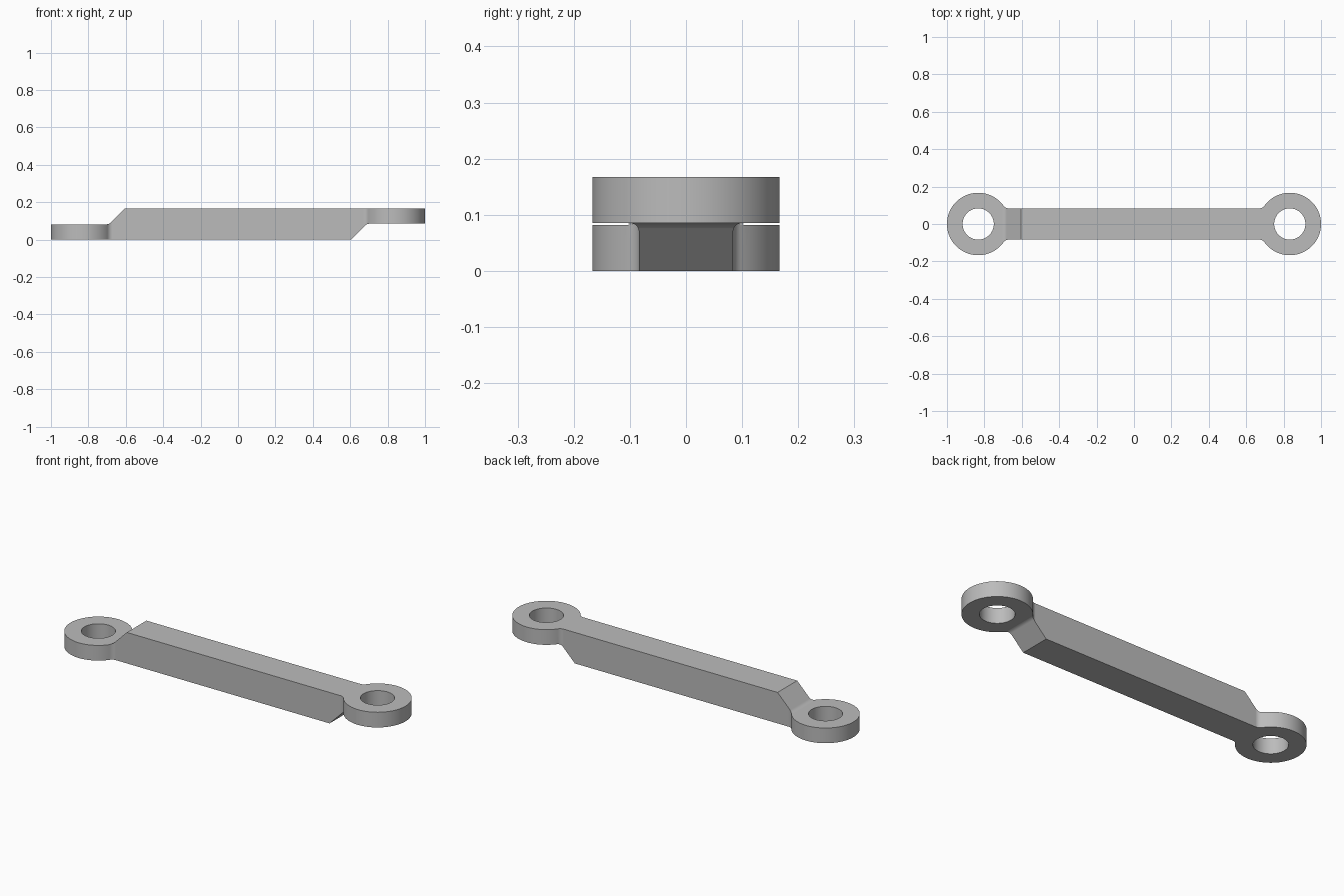
import bpy, bmesh
from math import sin, cos, tan, pi, atan2, sqrt
from mathutils import Vector

if "Cube" in bpy.data.objects:
    bpy.data.objects.remove(bpy.data.objects["Cube"], do_unlink=True)

EYE_X, EYE_R, BORE_R = 0.833, 0.167, 0.0835
HALF_W, HEIGHT = 0.0835, 0.167      # bar half width and height
EYE_H = 0.082                       # thickness of each eye
SLOPE_X = 0.605                     # where each ramp starts
FILLET = 0.033

steel = bpy.data.materials.new("plain_grey")
steel.use_nodes = True
grey = (0.5, 0.5, 0.5, 1)
steel.diffuse_color = grey
steel.node_tree.nodes["Principled BSDF"].inputs["Base Color"].default_value = grey


def arc(cx, cy, r, start, end, n):
    angles = [start + (end - start) * i / n for i in range(n + 1)]
    return [(cx + r * cos(a), cy + r * sin(a)) for a in angles]


def prism(name, points, place, direction):
    """Extrude a flat outline into a solid."""
    bm = bmesh.new()
    face = bm.faces.new([bm.verts.new(place(*p)) for p in points])
    new = bmesh.ops.extrude_face_region(bm, geom=[face])["geom"]
    bmesh.ops.translate(bm, vec=Vector(direction),
                        verts=[v for v in new if isinstance(v, bmesh.types.BMVert)])
    bmesh.ops.recalc_face_normals(bm, faces=bm.faces)
    mesh = bpy.data.meshes.new(name)
    bm.to_mesh(mesh)
    bm.free()
    mesh.materials.append(steel)
    obj = bpy.data.objects.new(name, mesh)
    bpy.context.collection.objects.link(obj)
    return obj


def boolean(target, cutter, operation):
    mod = target.modifiers.new(operation.lower(), "BOOLEAN")
    mod.operation, mod.object, mod.solver = operation, cutter, "EXACT"
    bpy.context.view_layer.objects.active = target
    bpy.ops.object.modifier_apply(modifier=mod.name)
    bpy.data.objects.remove(cutter, do_unlink=True)


# Plan outline: one quarter (neck fillet, then eye), mirrored twice
fy = HALF_W + FILLET
dx = sqrt((EYE_R + FILLET) ** 2 - fy ** 2)
neck = atan2(fy, -dx)
quarter = arc(EYE_X - dx, fy, FILLET, -pi / 2, neck - pi, 8)
quarter += arc(EYE_X, 0, EYE_R, neck, 0, 40)[1:]
right = quarter + [(x, -y) for x, y in quarter[-2::-1]]
outline = right + [(-x, y) for x, y in reversed(right)]
link = prism("connecting_link", outline, lambda x, y: (x, y, 0), (0, 0, HEIGHT))

# Side profile: raised eye at +x, lowered eye at -x, 45 degree ramps
rise = HEIGHT - EYE_H
tangent = FILLET * tan(pi / 8)
ramp = [(SLOPE_X, 0)]
ramp += arc(SLOPE_X + rise + tangent, rise - FILLET, FILLET, 3 * pi / 4, pi / 2, 6)
half = ramp + [(1.1, rise), (1.1, HEIGHT)]
profile = half + [(-x, HEIGHT - z) for x, z in half]
side = prism("side_profile", profile, lambda x, z: (x, -0.3, z), (0, 0.6, 0))
boolean(link, side, "INTERSECT")

# Eye bores
for sx in (-1, 1):
    circle = arc(sx * EYE_X, 0, BORE_R, 0, 2 * pi, 64)[:-1]
    bore = prism("bore", circle, lambda x, y: (x, y, -0.1), (0, 0, 0.4))
    boolean(link, bore, "DIFFERENCE")

# Smooth round walls, crisp edges
bpy.ops.object.select_all(action="DESELECT")
link.select_set(True)
bpy.context.view_layer.objects.active = link
bpy.ops.object.shade_smooth_by_angle(angle=pi / 6)
weighted = link.modifiers.new("weighted_normals", "WEIGHTED_NORMAL")
weighted.keep_sharp = True
